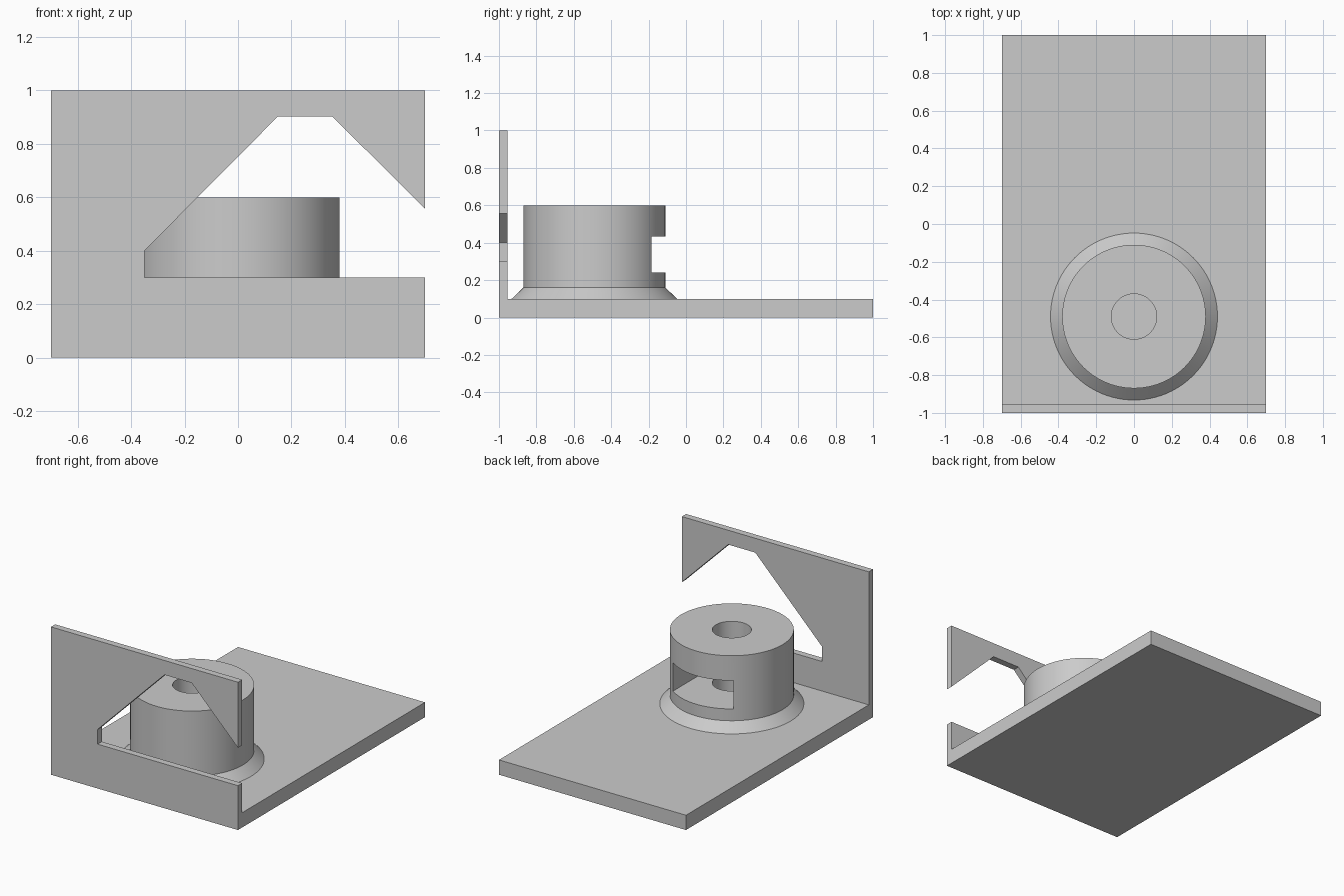
import bpy, bmesh, math
from mathutils import Matrix, Vector

if "Cube" in bpy.data.objects:
    bpy.data.objects.remove(bpy.data.objects["Cube"])

W = 0.70           # half width of the plate
WALL_BACK = -0.955 # inner face of the upright wall
POST_Y = -0.49     # post axis

grey = bpy.data.materials.new("light grey")
grey.diffuse_color = (0.6, 0.6, 0.6, 1)
grey.use_nodes = True
grey.node_tree.nodes["Principled BSDF"].inputs["Base Color"].default_value = grey.diffuse_color


def finish(name, bm):
    bmesh.ops.recalc_face_normals(bm, faces=bm.faces)
    mesh = bpy.data.meshes.new(name)
    bm.to_mesh(mesh)
    bm.free()
    mesh.materials.append(grey)
    obj = bpy.data.objects.new(name, mesh)
    bpy.context.collection.objects.link(obj)
    return obj


def prism(name, points, offset):
    """Extrude a flat outline of 3D points along an offset."""
    bm = bmesh.new()
    face = bm.faces.new([bm.verts.new(p) for p in points])
    ext = bmesh.ops.extrude_face_region(bm, geom=[face], use_keep_orig=True)
    verts = [g for g in ext["geom"] if isinstance(g, bmesh.types.BMVert)]
    bmesh.ops.translate(bm, verts=verts, vec=Vector(offset))
    return finish(name, bm)


def lathe(name, profile, centre, steps=96):
    """Revolve a closed (radius, z) profile about a vertical axis."""
    bm = bmesh.new()
    rings = []
    for i in range(steps):
        a = 2 * math.pi * i / steps
        rings.append([bm.verts.new((centre[0] + r * math.cos(a),
                                    centre[1] + r * math.sin(a), z))
                      for r, z in profile])
    n = len(profile)
    for i in range(steps):
        p, q = rings[i], rings[(i + 1) % steps]
        for j in range(n):
            k = (j + 1) % n
            bm.faces.new((p[j], q[j], q[k], p[k]))
    return finish(name, bm)


# base plate
prism("base_plate", [(-W, WALL_BACK, 0), (W, WALL_BACK, 0), (W, 1, 0), (-W, 1, 0)],
      (0, 0, 0.1))

# upright wall with the angled opening that runs out at the right edge
outline = [(-W, 0), (W, 0), (W, 0.30), (-0.35, 0.30), (-0.35, 0.40),
           (0.15, 0.903), (0.353, 0.903), (W, 0.556), (W, 1), (-W, 1)]
prism("front_wall", [(x, -1, z) for x, z in outline], (0, WALL_BACK + 1, 0))

# hollow round post with a flared foot
post = lathe("round_post", [(0.442, 0.05), (0.442, 0.10), (0.38, 0.16), (0.38, 0.60),
                            (0.12, 0.60), (0.12, 0.05)], (0, POST_Y))

# nut pocket: slot open to the back, ending in half a hexagon
h = 0.226
c = h / math.cos(math.pi / 6)
pocket = [(h, 0.6), (h, -c / 2), (0, -c), (-h, -c / 2), (-h, 0.6)]
cutter = prism("pocket_cutter", [(x, POST_Y + y, 0.24) for x, y in pocket], (0, 0, 0.192))
cutter.hide_render = True

bpy.context.view_layer.objects.active = post
post.select_set(True)
mod = post.modifiers.new("pocket", "BOOLEAN")
mod.operation = "DIFFERENCE"
mod.solver = "EXACT"
mod.object = cutter
bpy.ops.object.modifier_apply(modifier=mod.name)
bpy.data.objects.remove(cutter)
bpy.ops.object.shade_smooth_by_angle(angle=math.radians(30))
